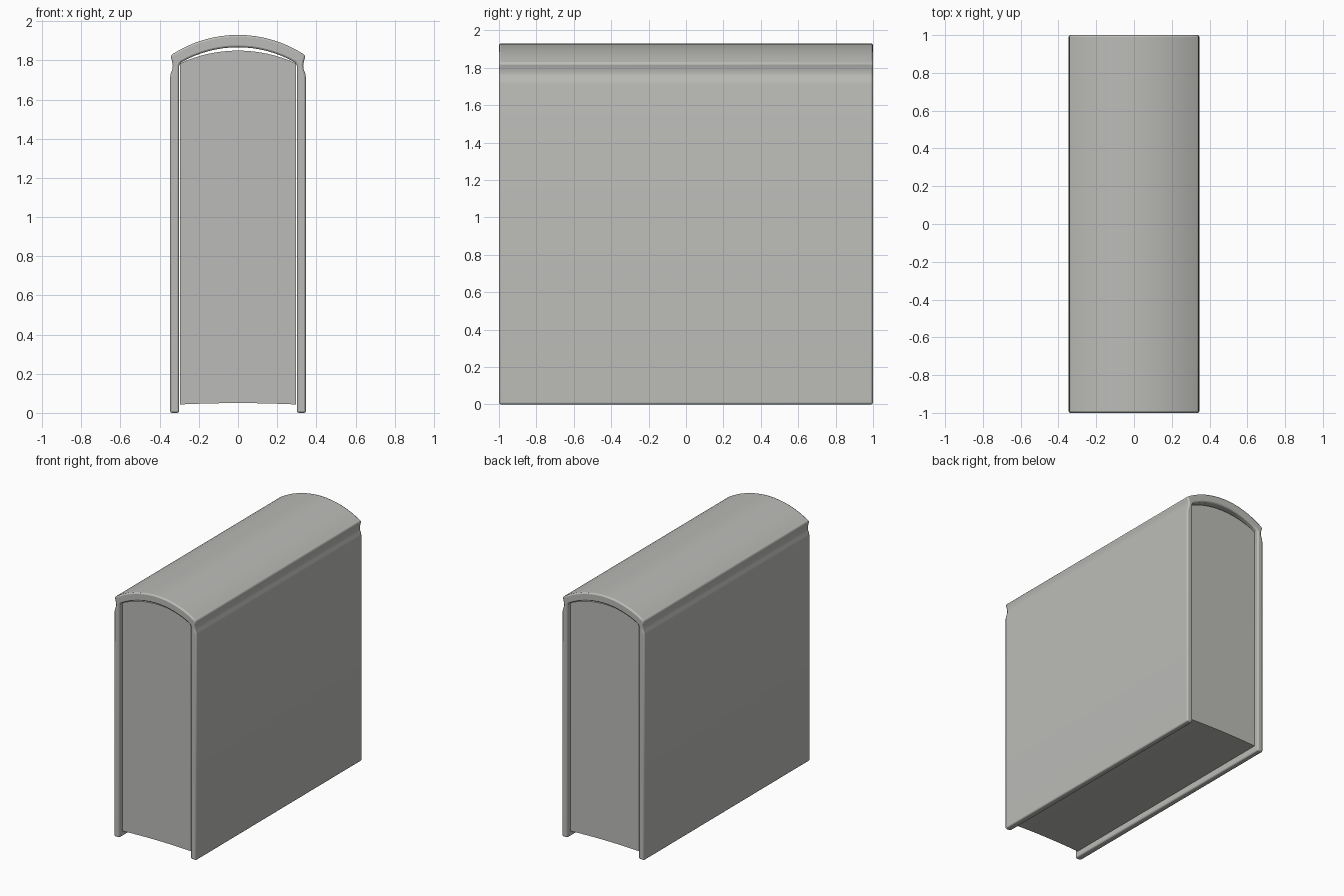
import bpy, bmesh, math

cube = bpy.data.objects.get("Cube")
if cube:
    bpy.data.objects.remove(cube, do_unlink=True)

# Single warm grey for the whole book
grey = bpy.data.materials.new("warm_grey")
grey.use_nodes = True
colour = (0.5, 0.5, 0.48, 1)
grey.diffuse_color = colour
grey.node_tree.nodes["Principled BSDF"].inputs["Base Color"].default_value = colour


def arc(half_width, z_side, z_mid, steps=16):
    """Points of a shallow circular arc from +half_width to -half_width."""
    rise = z_mid - z_side
    radius = (half_width ** 2 + rise ** 2) / (2 * rise)
    spread = math.asin(half_width / radius)
    angles = [spread * (1 - 2 * i / steps) for i in range(steps + 1)]
    return [(radius * math.sin(a), z_mid - radius + radius * math.cos(a)) for a in angles]


def mirrored(points):
    return [(-x, z) for x, z in reversed(points)]


def extrude_profile(name, points, half_length, bevel):
    """Extrude an x-z outline along y and round its hard edges."""
    bm = bmesh.new()
    face = bm.faces.new([bm.verts.new((x, -half_length, z)) for x, z in points])
    result = bmesh.ops.extrude_face_region(bm, geom=[face])
    verts = [v for v in result["geom"] if isinstance(v, bmesh.types.BMVert)]
    bmesh.ops.translate(bm, verts=verts, vec=(0, 2 * half_length, 0))
    bmesh.ops.recalc_face_normals(bm, faces=bm.faces)
    mesh = bpy.data.meshes.new(name)
    bm.to_mesh(mesh)
    bm.free()
    mesh.materials.append(grey)
    obj = bpy.data.objects.new(name, mesh)
    bpy.context.collection.objects.link(obj)
    if bevel:
        mod = obj.modifiers.new("rounded_edges", 'BEVEL')
        mod.width = bevel
        mod.segments = 2
        mod.limit_method = 'ANGLE'
        mod.angle_limit = math.radians(40)
    bpy.ops.object.select_all(action='DESELECT')
    obj.select_set(True)
    bpy.context.view_layer.objects.active = obj
    bpy.ops.object.shade_smooth_by_angle(angle=math.radians(35))
    return obj


# Cover: boards, hinge grooves and rounded spine in one outline
board_outer = [(0.347, 0), (0.347, 1.71), (0.343, 1.735), (0.335, 1.755),
               (0.333, 1.775), (0.338, 1.8)]
outer = board_outer + arc(0.345, 1.825, 1.93) + mirrored(board_outer)
board_inner = [(0.3, 0), (0.3, 1.775)]
inner = board_inner + arc(0.29, 1.79, 1.867) + mirrored(board_inner)
extrude_profile("cover", outer + inner[::-1], 1.0, 0.01)

# Page block: rounded back and slightly hollow fore edge
pages = arc(0.295, 1.785, 1.85) + arc(0.295, 0.043, 0.05)[::-1]
extrude_profile("page_block", pages, 0.97, 0)
